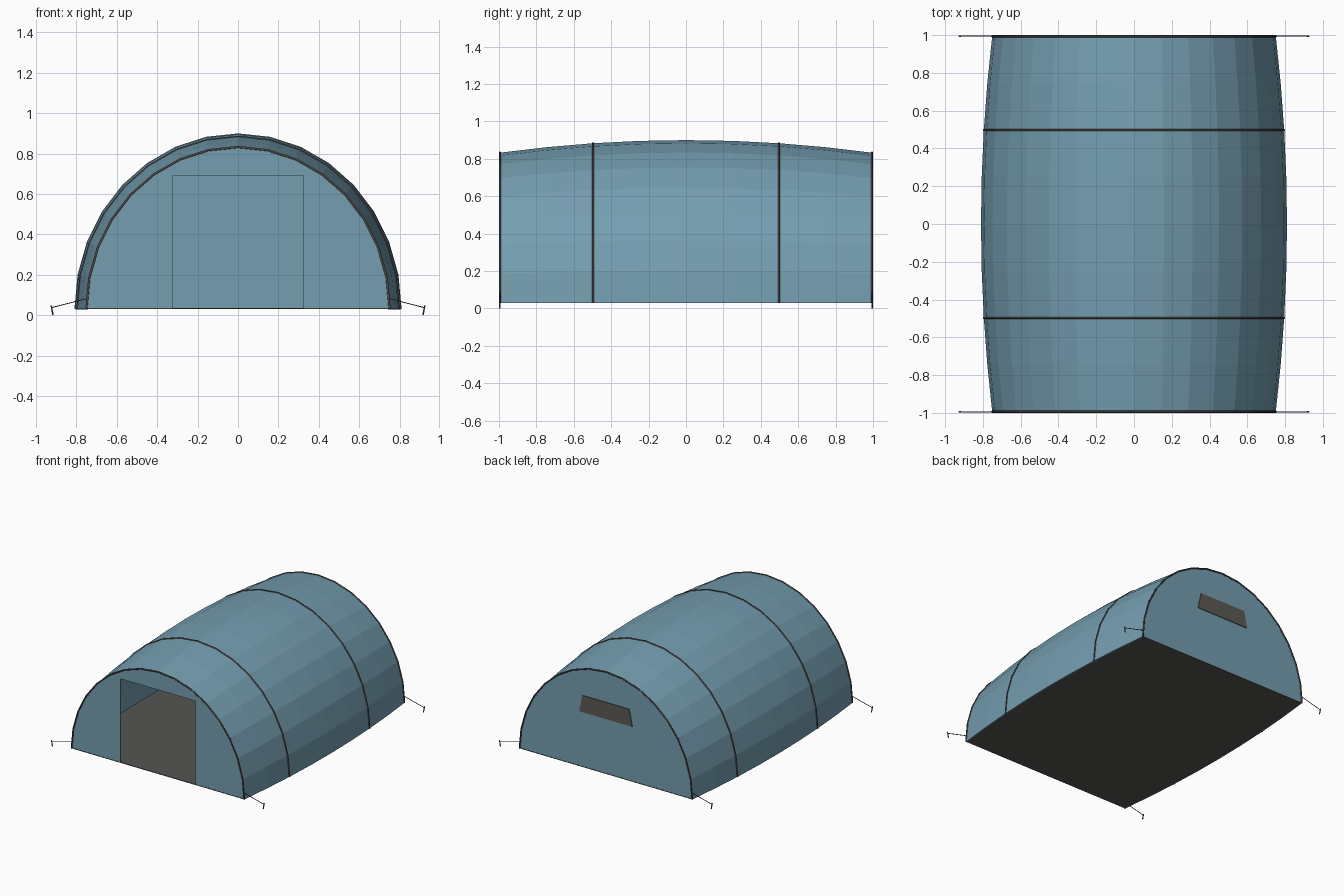
import bpy, bmesh, math

if "Cube" in bpy.data.objects:
    bpy.data.objects.remove(bpy.data.objects["Cube"])

SEG, ROWS, BASE, END = 16, 8, 0.03, 0.994


def material(name, rgb):
    m = bpy.data.materials.new(name)
    m.diffuse_color = (*rgb, 1)
    m.use_nodes = True
    m.node_tree.nodes["Principled BSDF"].inputs["Base Color"].default_value = m.diffuse_color
    return m


FABRIC = material("blue fabric", (0.175, 0.34, 0.435))
FLOOR = material("groundsheet grey", (0.09, 0.092, 0.085))
POLE = material("pole brown grey", (0.075, 0.064, 0.056))
WINDOW = material("window grey", (0.107, 0.1, 0.087))
METAL = material("peg dark grey", (0.08, 0.08, 0.08))


def arch(y, scale=1.0):
    """Half ellipse cross-section, widest at the middle of the tent."""
    a, b = (0.81 - 0.06 * y * y) * scale, (0.87 - 0.068 * y * y) * scale
    return [(a * math.cos(math.pi * i / SEG), y, BASE + b * math.sin(math.pi * i / SEG))
            for i in range(SEG + 1)]


def mesh_object(name, verts, faces, mat, thick=0.0, offset=-1):
    me = bpy.data.meshes.new(name)
    me.from_pydata(verts, [], faces)
    bm = bmesh.new()
    bm.from_mesh(me)
    bmesh.ops.recalc_face_normals(bm, faces=bm.faces)
    bm.to_mesh(me)
    bm.free()
    me.materials.append(mat)
    ob = bpy.data.objects.new(name, me)
    bpy.context.collection.objects.link(ob)
    if thick:
        mod = ob.modifiers.new("thickness", 'SOLIDIFY')
        mod.thickness, mod.offset = thick, offset
    return ob


def tube(name, points, radius, mat):
    cu = bpy.data.curves.new(name, 'CURVE')
    cu.dimensions = '3D'
    cu.bevel_depth, cu.bevel_resolution, cu.use_fill_caps = radius, 1, True
    sp = cu.splines.new('POLY')
    sp.points.add(len(points) - 1)
    for p, co in zip(sp.points, points):
        p.co = (*co, 1)
    cu.materials.append(mat)
    ob = bpy.data.objects.new(name, cu)
    bpy.context.collection.objects.link(ob)
    bpy.ops.object.select_all(action='DESELECT')
    ob.select_set(True)
    bpy.context.view_layer.objects.active = ob
    bpy.ops.object.convert(target='MESH')


# Barrel-shaped canopy
ys = [-END + 2 * END * j / ROWS for j in range(ROWS + 1)]
n = SEG + 1
verts = [p for y in ys for p in arch(y)]
faces = [(j * n + i, j * n + i + 1, (j + 1) * n + i + 1, (j + 1) * n + i)
         for j in range(ROWS) for i in range(SEG)]
# open sheet: wind faces so the normals point outwards
canopy = mesh_object("canopy", verts, faces, FABRIC, 0.008, 0)
if canopy.data.polygons[SEG // 2].normal.z < 0:
    canopy.data.flip_normals()
canopy.modifiers["thickness"].offset = -1

# Groundsheet following the canopy outline
right = [(arch(y)[0][0] - 0.004, y) for y in ys]
outline = right + [(-x, y) for x, y in reversed(right)]
m = len(outline)
verts = [(x, y, z) for z in (BASE, BASE + 0.005) for x, y in outline]
faces = [tuple(range(m)), tuple(range(m, 2 * m))]
faces += [(i, (i + 1) % m, m + (i + 1) % m, m + i) for i in range(m)]
mesh_object("groundsheet", verts, faces, FLOOR)

# End walls: the front one has an open doorway
w, h = 0.325, 0.69
door = [(-w, -0.99, BASE), (-w, -0.99, h), (w, -0.99, h), (w, -0.99, BASE)]
front = arch(-0.99, 0.995) + door
mesh_object("front_wall", front, [tuple(range(len(front)))], FABRIC, 0.005, 0)
back = arch(0.99, 0.995)
mesh_object("back_wall", back, [tuple(range(n))], FABRIC, 0.005, 0)

# Rear window plate
win = [(-0.23, 0.995, 0.463), (0.23, 0.995, 0.463), (0.203, 0.995, 0.594), (-0.203, 0.995, 0.594)]
mesh_object("rear_window", win, [(0, 1, 2, 3)], WINDOW, 0.006, 0)

# Hoop poles
for k, y in enumerate((-END, -0.497, 0.497, END)):
    tube(f"hoop_pole_{k + 1}", arch(y), 0.006, POLE)

# Guy lines and pegs at the four corners
for sx in (-1, 1):
    for sy in (-1, 1):
        tag = ("left" if sx < 0 else "right") + ("_front" if sy < 0 else "_back")
        y = sy * 0.995
        tube("guy_line_" + tag, [(sx * 0.745, y, 0.083), (sx * 0.921, y, 0.038)], 0.0025, METAL)
        tube("peg_" + tag, [(sx * 0.916, y, 0.001), (sx * 0.925, y, 0.048)], 0.004, METAL)
